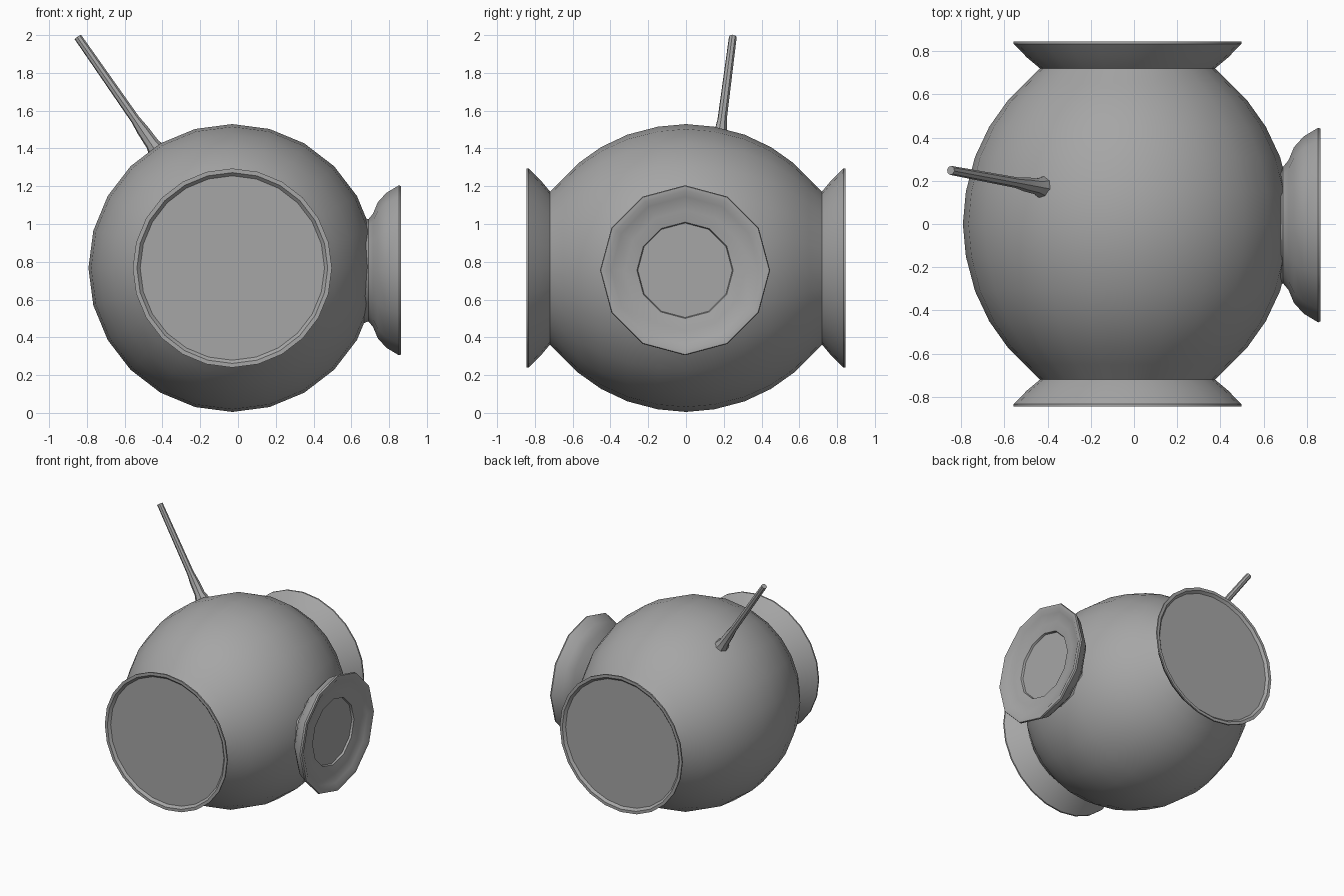
import bpy, bmesh
from math import sin, cos, tau, radians
from mathutils import Vector

cube = bpy.data.objects.get("Cube")
if cube:
    bpy.data.objects.remove(cube, do_unlink=True)

grey = bpy.data.materials.new("plain grey")
grey.use_nodes = True
colour = (0.38, 0.38, 0.38, 1)
grey.diffuse_color = colour
grey.node_tree.nodes["Principled BSDF"].inputs["Base Color"].default_value = colour


def lathe(name, origin, axis, profile, sides):
    """Revolve (radius, distance) pairs about an axis, closing both ends."""
    turn = Vector(axis).to_track_quat('Z', 'Y')
    bm = bmesh.new()
    rings = []
    for r, d in profile:
        rings.append([bm.verts.new(Vector(origin) + turn @ Vector(
            (r * cos(tau * i / sides), r * sin(tau * i / sides), d)))
            for i in range(sides)])
    for a, b in zip(rings, rings[1:]):
        for i in range(sides):
            j = (i + 1) % sides
            bm.faces.new((a[i], a[j], b[j], b[i]))
    bm.faces.new(rings[0][::-1])
    bm.faces.new(rings[-1])
    bmesh.ops.recalc_face_normals(bm, faces=bm.faces)
    mesh = bpy.data.meshes.new(name)
    bm.to_mesh(mesh)
    bm.free()
    mesh.materials.append(grey)
    obj = bpy.data.objects.new(name, mesh)
    bpy.context.collection.objects.link(obj)
    bpy.ops.object.select_all(action='DESELECT')
    obj.select_set(True)
    bpy.context.view_layer.objects.active = obj
    bpy.ops.object.shade_smooth_by_angle(angle=radians(42))
    return obj


# Barrel body with a flared, shallowly recessed rim at both ends
half = [(0.762, 0), (0.748, 0.15), (0.706, 0.31), (0.64, 0.45),
        (0.555, 0.57), (0.475, 0.65), (0.405, 0.72), (0.465, 0.77),
        (0.527, 0.834), (0.527, 0.845), (0.505, 0.845), (0.488, 0.828)]
barrel = [(r, -d) for r, d in half[:0:-1]] + half
lathe("barrel_body", (-0.03, 0, 0.767), (0, 1, 0), barrel, 24)

# Side dish with a stepped, hollowed face
dish = [(0.31, 0.60), (0.27, 0.69), (0.30, 0.715), (0.36, 0.74),
        (0.41, 0.785), (0.45, 0.852), (0.446, 0.863), (0.42, 0.863),
        (0.39, 0.845), (0.32, 0.838), (0.255, 0.825), (0.25, 0.81)]
lathe("side_dish", (0, -0.005, 0.755), (1, 0, 0), dish, 12)

# Leaning antenna with a flared foot and a thicker sleeve
base = Vector((-0.43, 0.17, 1.39))
lean = Vector((-0.848, 0.248, 1.99)) - base
length = lean.length
antenna = [(0.06, -0.05), (0.05, 0.0), (0.037, 0.04), (0.033, 0.13),
           (0.025, 0.20), (0.021, length)]
lathe("antenna", base, lean, antenna, 8)
